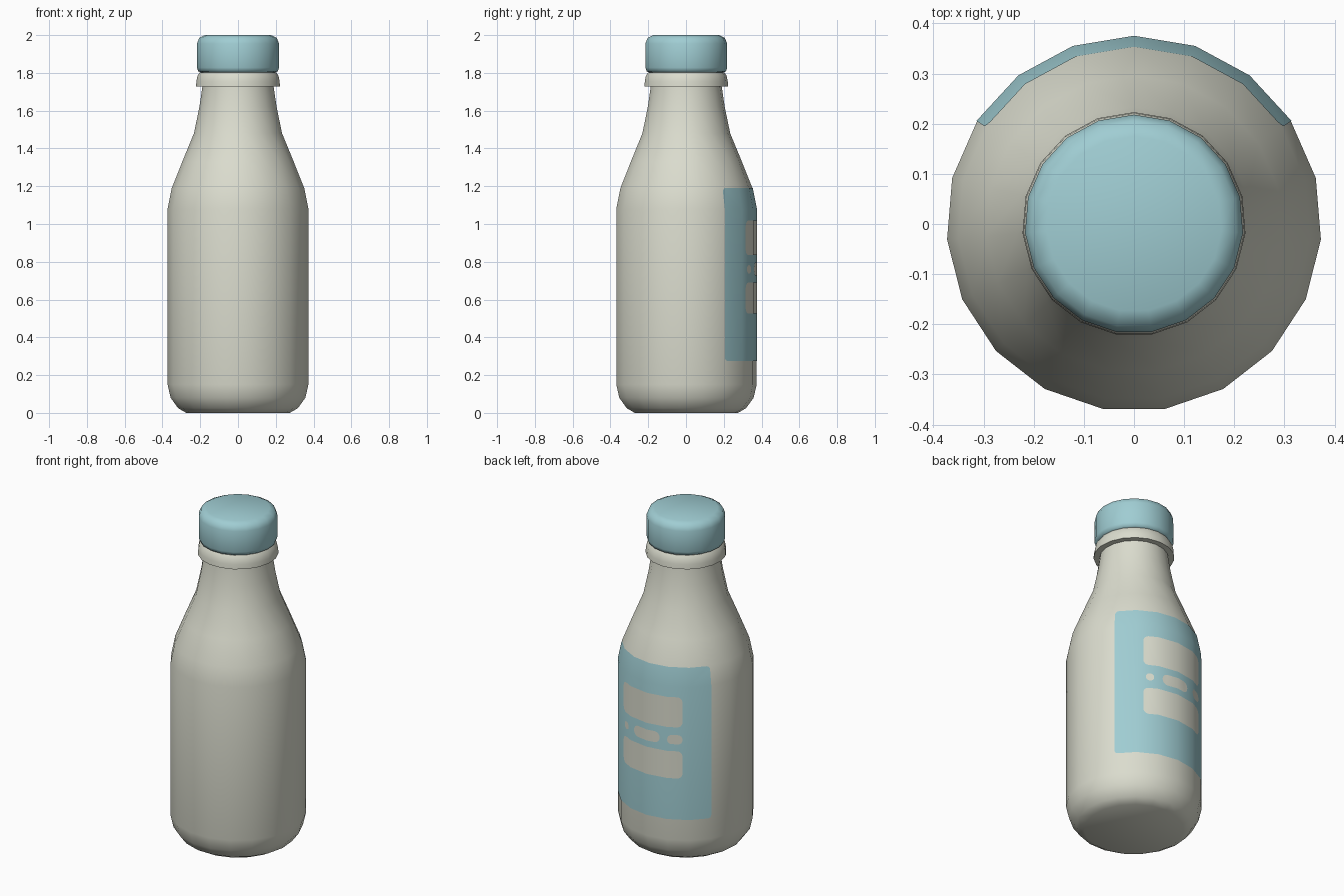
import bpy, bmesh, math

if "Cube" in bpy.data.objects:
    bpy.data.objects.remove(bpy.data.objects["Cube"])

SIDES = 19
STEP = 2 * math.pi / SIDES


def material(name, rgb):
    m = bpy.data.materials.new(name)
    m.diffuse_color = (*rgb, 1)
    m.use_nodes = True
    m.node_tree.nodes["Principled BSDF"].inputs["Base Color"].default_value = m.diffuse_color
    return m


CREAM = material("cream", (0.71, 0.72, 0.62))
BLUE = material("pale blue", (0.35, 0.61, 0.65))


def finish(name, bm, mat, angle=40):
    bm.normal_update()
    me = bpy.data.meshes.new(name)
    bm.to_mesh(me)
    bm.free()
    me.materials.append(mat)
    ob = bpy.data.objects.new(name, me)
    bpy.context.collection.objects.link(ob)
    bpy.ops.object.select_all(action='DESELECT')
    ob.select_set(True)
    bpy.context.view_layer.objects.active = ob
    bpy.ops.object.shade_smooth_by_angle(angle=math.radians(angle))
    return ob


def lathe(name, profile, mat, angle=40):
    """Turn (radius, z) points around z, with one corner on +y."""
    bm = bmesh.new()
    rings = [[bm.verts.new((r * math.sin(i * STEP), r * math.cos(i * STEP), z))
              for i in range(SIDES)] for r, z in profile]
    for a, b in zip(rings, rings[1:]):
        for i in range(SIDES):
            j = (i + 1) % SIDES
            bm.faces.new((a[i], a[j], b[j], b[i]))
    bm.faces.new(rings[0])
    bm.faces.new(rings[-1])
    bmesh.ops.recalc_face_normals(bm, faces=bm.faces)
    return finish(name, bm, mat, angle)


BODY = [(0.275, 0), (0.318, 0.025), (0.358, 0.08), (0.374, 0.15), (0.374, 1.08),
        (0.352, 1.19), (0.296, 1.33), (0.234, 1.48), (0.205, 1.62),
        (0.188, 1.735), (0.185, 1.83)]


def body_radius(z):
    for (r0, z0), (r1, z1) in zip(BODY, BODY[1:]):
        if z0 <= z <= z1:
            return r0 + (r1 - r0) * (z - z0) / (z1 - z0)
    return BODY[-1][0]


def decal(name, a0, a1, z0, z1, corner, lift, mat):
    """Rounded rectangle wrapped on the body facets; a0, a1 in degrees from +y towards +x."""
    u0, u1 = (math.radians(a) / STEP for a in (a0, a1))
    cu = corner / (0.374 * STEP)
    bm = bmesh.new()
    pts = []
    for k, (sx, sz) in enumerate(((1, 1), (-1, 1), (-1, -1), (1, -1))):
        px = u1 - cu if sx > 0 else u0 + cu
        pz = z1 - corner if sz > 0 else z0 + corner
        for n in range(5):
            t = (k + n / 4) * math.pi / 2
            pts.append((px + cu * math.cos(t), 0, pz + corner * math.sin(t)))
    bm.faces.new([bm.verts.new(p) for p in reversed(pts)])
    # cut along the body's corners and its shoulder line
    cuts = [((u, 0, 0), (1, 0, 0)) for u in range(-2, 3)] + [((0, 0, 1.08), (0, 0, 1))]
    for co, no in cuts:
        bmesh.ops.bisect_plane(bm, geom=bm.verts[:] + bm.edges[:] + bm.faces[:],
                               plane_co=co, plane_no=no, dist=1e-5)
    for v in bm.verts:
        u, z = v.co.x, v.co.z
        i = math.floor(u)
        f = u - i
        r = body_radius(z) + lift
        a, b = i * STEP, (i + 1) * STEP
        v.co = (r * ((1 - f) * math.sin(a) + f * math.sin(b)),
                r * ((1 - f) * math.cos(a) + f * math.cos(b)), z)
    bm.normal_update()
    bmesh.ops.reverse_faces(bm, faces=[q for q in bm.faces if q.normal.y < 0])
    return finish(name, bm, mat)


# bottle, neck ring and cap
lathe("bottle_body", BODY, CREAM)
lathe("neck_ring", [(0.18, 1.727), (0.223, 1.727), (0.221, 1.755),
                    (0.215, 1.785), (0.203, 1.803), (0.18, 1.803)], CREAM, 50)
lathe("cap", [(0.195, 1.802), (0.211, 1.808), (0.218, 1.828), (0.218, 1.955),
              (0.206, 1.985), (0.175, 2.0)], BLUE, 60)

# back label with plain light panels
decal("label", -56.8, 56.8, 0.275, 1.19, 0.02, 0.0015, BLUE)
panels = {
    "upper_panel": (-32, 32, 0.835, 1.018, 0.03),
    "lower_panel": (-32, 32, 0.525, 0.69, 0.03),
    "middle_dash": (-12, 15, 0.728, 0.795, 0.032),
    "small_dot": (22.8, 29.8, 0.738, 0.782, 0.02),
    "large_dot": (-32, -19, 0.732, 0.788, 0.025),
}
for name, (a0, a1, z0, z1, c) in panels.items():
    decal(name, a0, a1, z0, z1, c, 0.003, CREAM)
